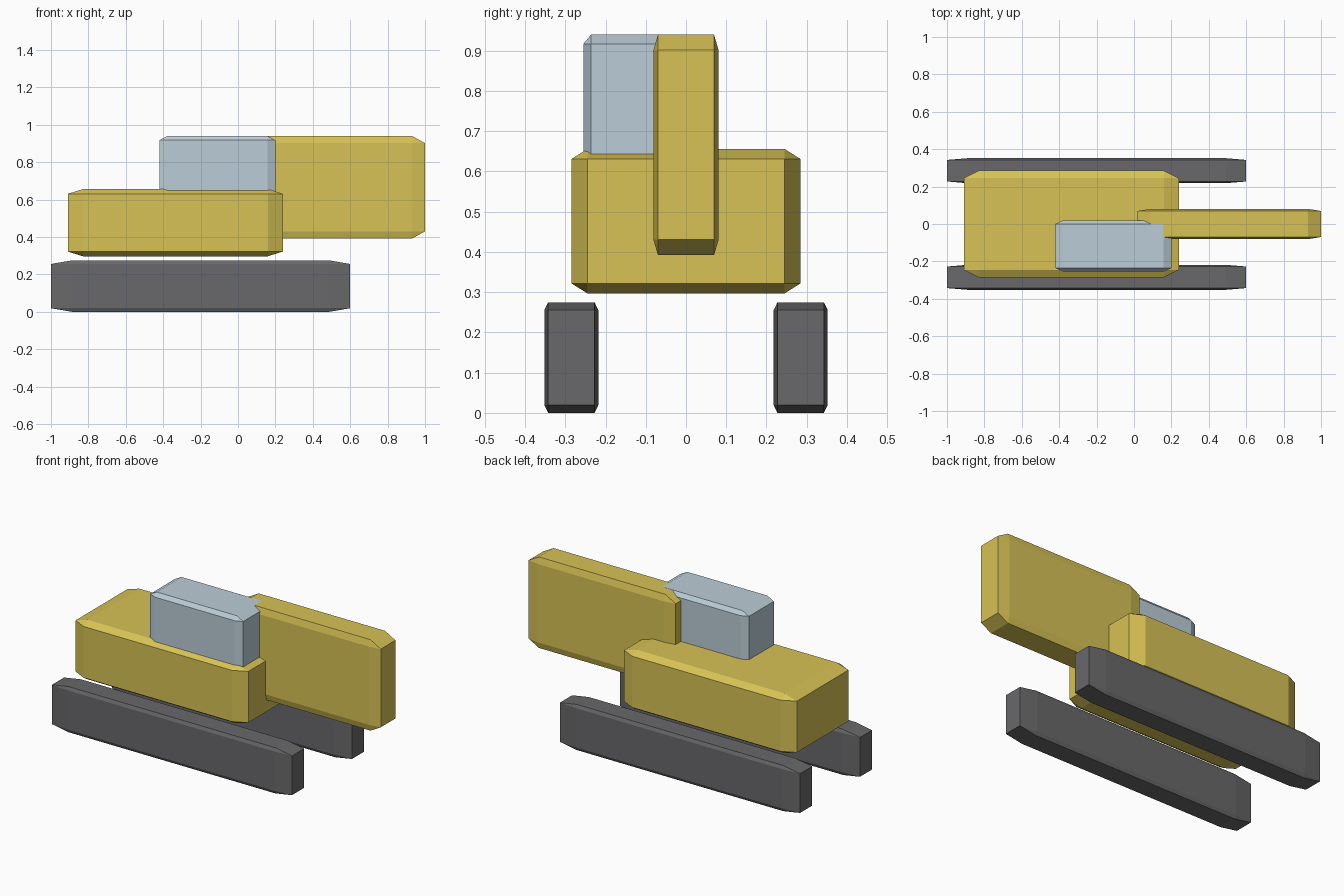
import bpy
import bmesh
from mathutils import Matrix, Vector

cube = bpy.data.objects.get("Cube")
if cube:
    bpy.data.objects.remove(cube, do_unlink=True)


def make_material(name, rgb):
    mat = bpy.data.materials.new(name)
    mat.use_nodes = True
    mat.diffuse_color = (*rgb, 1)
    mat.node_tree.nodes["Principled BSDF"].inputs["Base Color"].default_value = (*rgb, 1)
    return mat


def chamfered_block(name, low, high, mat):
    """Bevel a unit cube, then stretch it so the chamfers follow its proportions."""
    low, high = Vector(low), Vector(high)
    bm = bmesh.new()
    bmesh.ops.create_cube(bm, size=1)
    bmesh.ops.bevel(bm, geom=bm.edges[:], offset=0.07, segments=1,
                    affect='EDGES', profile=0.5)
    bmesh.ops.transform(bm, verts=bm.verts, matrix=Matrix.Diagonal((*(high - low), 1)))
    mesh = bpy.data.meshes.new(name)
    bm.to_mesh(mesh)
    bm.free()
    mesh.materials.append(mat)
    obj = bpy.data.objects.new(name, mesh)
    obj.location = (low + high) / 2
    bpy.context.collection.objects.link(obj)
    return obj


yellow = make_material("machine yellow", (0.68, 0.54, 0.09))
glass = make_material("pale blue glass", (0.50, 0.61, 0.68))
rubber = make_material("dark grey track", (0.14, 0.14, 0.145))

# Tracks, one on each side
for side, y in (("front", -0.285), ("back", 0.285)):
    chamfered_block(f"{side}_track", (-1, y - 0.067, 0), (0.6, y + 0.067, 0.275), rubber)

# Upper body, cab and arm
chamfered_block("body", (-0.91, -0.285, 0.297), (0.24, 0.285, 0.656), yellow)
chamfered_block("cab", (-0.42, -0.255, 0.61), (0.2, 0.02, 0.9405), glass)
chamfered_block("arm", (0.02, -0.081, 0.392), (1, 0.081, 0.94), yellow)
